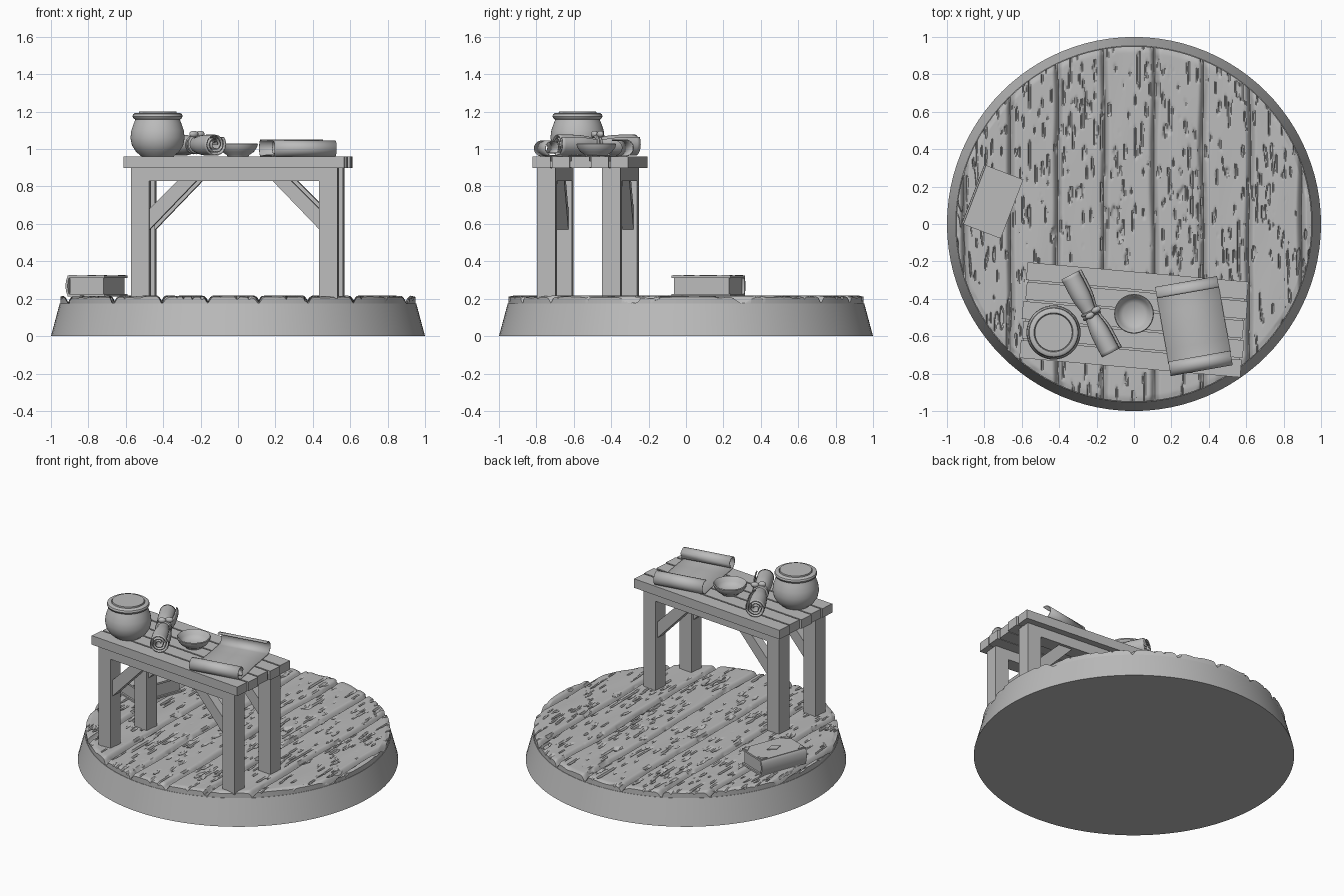
import bpy, bmesh, math
from mathutils import Matrix, Vector, noise

cube = bpy.data.objects.get("Cube")
if cube:
    bpy.data.objects.remove(cube)

grey = bpy.data.materials.new("plain grey")
grey.use_nodes = True
grey.diffuse_color = (0.5, 0.5, 0.5, 1)
grey.node_tree.nodes["Principled BSDF"].inputs["Base Color"].default_value = (0.5, 0.5, 0.5, 1)


def add(name, bm, matrix=Matrix(), smooth=True, normals=True):
    if normals:
        bmesh.ops.recalc_face_normals(bm, faces=bm.faces)
    me = bpy.data.meshes.new(name)
    bm.to_mesh(me)
    bm.free()
    if smooth:
        me.shade_smooth()
        me.set_sharp_from_angle(angle=math.radians(35))
    me.materials.append(grey)
    ob = bpy.data.objects.new(name, me)
    ob.matrix_world = matrix
    bpy.context.collection.objects.link(ob)
    return ob


def place(x, y, z, angle):
    return Matrix.Translation((x, y, z)) @ Matrix.Rotation(math.radians(angle), 4, 'Z')


def box(name, centre, size, matrix=Matrix()):
    bm = bmesh.new()
    bmesh.ops.create_cube(bm, size=1, matrix=Matrix.Translation(centre) @ Matrix.Diagonal((*size, 1)))
    return add(name, bm, matrix, smooth=False)


def prism(name, outline, start, end, matrix=Matrix()):
    """Outline given in x and z, extruded along y."""
    bm = bmesh.new()
    face = bm.faces.new([bm.verts.new((x, start, z)) for x, z in outline])
    new = bmesh.ops.extrude_face_region(bm, geom=[face])["geom"]
    bmesh.ops.translate(bm, vec=(0, end - start, 0), verts=[v for v in new if isinstance(v, bmesh.types.BMVert)])
    return add(name, bm, matrix)


def lathe(name, profile, matrix, steps=48):
    bm = bmesh.new()
    vs = [bm.verts.new((r, 0, z)) for r, z in profile]
    es = [bm.edges.new(pair) for pair in zip(vs, vs[1:])]
    bmesh.ops.spin(bm, geom=vs + es, cent=(0, 0, 0), axis=(0, 0, 1), angle=2 * math.pi, steps=steps)
    bmesh.ops.remove_doubles(bm, verts=bm.verts, dist=0.0004)
    return add(name, bm, matrix)


def sheet(name, rows, matrix, thickness):
    """Surface through rows of points, thickened into paper."""
    bm = bmesh.new()
    grid = [[bm.verts.new(p) for p in row] for row in rows]
    for a, b in zip(grid, grid[1:]):
        for i in range(len(a) - 1):
            bm.faces.new((a[i], a[i + 1], b[i + 1], b[i]))
    ob = add(name, bm, matrix)
    mod = ob.modifiers.new("paper", 'SOLIDIFY')
    mod.thickness = thickness
    mod.offset = 0
    return ob


# Round plinth
lathe("plinth", [(0, 0), (1, 0), (0.953, 0.175), (0, 0.175)], Matrix(), 96)

# Weathered plank floor: grooved seams and fine grain along y
SEAMS = [-0.91, -0.66, -0.41, -0.16, 0.11, 0.37, 0.62, 0.9]
R, NX, NY = 0.95, 420, 160


def floor_height(x, y):
    wobble = x + 0.015 * noise.noise((x * 2, y * 2.5, 4))
    near = min(range(len(SEAMS)), key=lambda i: abs(wobble - SEAMS[i]))
    gap = abs(wobble - SEAMS[near])
    plank = sum(wobble > s for s in SEAMS)
    z = 0.215 + 0.005 * noise.noise((x * 9, y * 2, plank * 7))
    z -= 0.038 * max(0, 1 - gap / 0.03) ** 2
    grain = noise.noise((x * 60, y * 9, plank * 5)) + 0.3 * noise.noise((x * 5, y * 4, 9))
    z -= 0.012 * min(1, max(0, grain - 0.3) * 8)
    rim = max(0, (math.hypot(x, y) - 0.925) / 0.025)
    z -= rim * (0.006 + 0.014 * max(0, noise.noise((x * 14, y * 14, 2))))
    return max(z, 0.177)


bm = bmesh.new()
grid = []
for i in range(NX + 1):
    x = R * math.sin((i / NX * 2 - 1) * math.pi / 2 * 0.995)
    half = math.sqrt(R * R - x * x)
    ys = [half * (j / NY * 2 - 1) for j in range(NY + 1)]
    grid.append([bm.verts.new((x, y, floor_height(x, y))) for y in ys])
for a, b in zip(grid, grid[1:]):
    for j in range(NY):
        bm.faces.new((a[j], b[j], b[j + 1], a[j + 1]))
skirt = bmesh.ops.extrude_edge_only(bm, edges=[e for e in bm.edges if e.is_boundary])["geom"]
for v in skirt:
    if isinstance(v, bmesh.types.BMVert):
        v.co.z = 0.17
add("plank_floor", bm)

# Table: five boards, rails on square legs, diagonal braces
table = place(0, -0.5125, 0, -5.06)
for k in range(5):
    shift = 0.006 * math.sin(k * 2.4)
    box(f"table_board_{k + 1}", (shift, (k - 2) * 0.1045, 0.929), (1.185, 0.095, 0.062), table)
box("table_underboard", (0, 0, 0.918), (1.16, 0.5, 0.034), table)
for side, y in (("front", -0.187), ("back", 0.163)):
    box(side + "_rail", (0, y, 0.865), (1.108, 0.098, 0.07), table)
    for hand, s in (("right", -1), ("left", 1)):
        box(f"{side}_{hand}_leg", (s * 0.505, y, 0.515), (0.098, 0.098, 0.63), table)
        outline = [(s * 0.456, 0.57), (s * 0.456, 0.68), (s * 0.3, 0.835), (s * 0.2, 0.835)]
        prism(f"{side}_{hand}_brace", outline, y - 0.03, y + 0.03, table)

# Lidded pot
pot = [(0, 0), (0.085, 0), (0.115, 0.025), (0.137, 0.06), (0.145, 0.1), (0.14, 0.14), (0.128, 0.175),
       (0.119, 0.198), (0.128, 0.203), (0.134, 0.215), (0.13, 0.227), (0.12, 0.233), (0.105, 0.233),
       (0.101, 0.226), (0.1, 0.24), (0, 0.24)]
lathe("pot", pot, place(-0.43, -0.58, 0.96, 0))

# Shallow bowl
bowl = [(0, 0), (0.055, 0), (0.06, 0.008), (0.085, 0.025), (0.102, 0.05), (0.106, 0.066), (0.102, 0.071),
        (0.095, 0.066), (0.085, 0.042), (0.06, 0.022), (0, 0.016)]
lathe("bowl", bowl, place(0, -0.48, 0.96, 0))

# Rolled scroll, pinched by a knotted cord
roll_at = place(-0.23, -0.48, 1.025, 27.6)
rows = []
for i in range(25):
    t = i / 12 - 1
    pinch = 1 - 0.32 * math.exp(-(t / 0.3) ** 2)
    row = []
    for j in range(97):
        a = j / 96 * 6.2 * math.pi
        r = (0.012 + 0.051 * j / 96) * pinch
        row.append((r * math.cos(a), t * 0.235, r * math.sin(a)))
    rows.append(row)
sheet("rolled_scroll", rows, roll_at, 0.006)
for k in (-1, 1):
    cord = [(0.04, -0.01), (0.05, -0.007), (0.053, 0), (0.05, 0.007), (0.04, 0.01), (0.04, -0.01)]
    turn = Matrix.Translation((0, k * 0.011, 0)) @ Matrix.Rotation(math.radians(90 + k * 6), 4, 'X')
    lathe("cord_front" if k < 0 else "cord_back", cord, roll_at @ turn, 32)
for k in (-1, 1):
    bm = bmesh.new()
    loop = Matrix.Translation((0.012 + k * 0.022, k * 0.006, 0.055)) @ Matrix.Diagonal((0.026, 0.017, 0.018, 1))
    bmesh.ops.create_uvsphere(bm, u_segments=16, v_segments=8, radius=1, matrix=loop)
    add("knot_left" if k > 0 else "knot_right", bm, roll_at)

# Open scroll with both ends curling up
path = []
for j in range(25):
    a = math.radians(-90 - 330 * (1 - j / 24))
    r = 0.043 - 0.012 * (1 - j / 24)
    path.append((-0.2 + r * math.cos(a), 0.046 + r * math.sin(a)))
path += [(-0.1, 0.005), (0, 0.008), (0.1, 0.005)]
for j in range(17):
    a = math.radians(-90 + 200 * j / 16)
    path.append((0.195 + 0.043 * math.cos(a), 0.046 + 0.043 * math.sin(a)))
rows = []
for y, z in path:
    fray = 0.006 * noise.noise((y * 30, z * 20, 1)) if abs(y) < 0.17 else 0
    rows.append([(-0.168 + fray, y, z), (0, y, z), (0.168 + fray * 2, y, z)])
sheet("open_scroll", rows, place(0.32, -0.545, 0.96, 10), 0.006)

# Book: page block, covers, rounded spine and raised cover ornaments
book = place(-0.752, 0.118, 0.213, -21)
box("book_pages", (0.0, 0, 0.055), (0.19, 0.315, 0.088), book)
box("book_lower_cover", (0, 0, 0.006), (0.214, 0.338, 0.012), book)
box("book_upper_cover", (0, 0, 0.104), (0.214, 0.338, 0.012), book)
arc = [math.radians(90 + 180 * j / 12) for j in range(13)]
outer = [(-0.097 + 0.02 * math.cos(a), 0.055 + 0.055 * math.sin(a)) for a in arc]
inner = [(-0.093 + 0.012 * math.cos(a), 0.055 + 0.045 * math.sin(a)) for a in reversed(arc)]
prism("book_spine", outer + inner, -0.169, 0.169, book)


def ornament(name, points):
    bm = bmesh.new()
    face = bm.faces.new([bm.verts.new((x, y, 0.109)) for x, y in points])
    new = bmesh.ops.extrude_face_region(bm, geom=[face])["geom"]
    bmesh.ops.translate(bm, vec=(0, 0, 0.005), verts=[v for v in new if isinstance(v, bmesh.types.BMVert)])
    add(name, bm, book, smooth=False)


ornament("cover_diamond", [(0.03, 0), (0, 0.05), (-0.03, 0), (0, -0.05)])
for sx in (-1, 1):
    for sy in (-1, 1):
        ornament(f"cover_corner_{'left' if sx > 0 else 'right'}_{'back' if sy > 0 else 'front'}",
                 [(sx * 0.1, sy * 0.162), (sx * 0.055, sy * 0.162), (sx * 0.1, sy * 0.115)])
